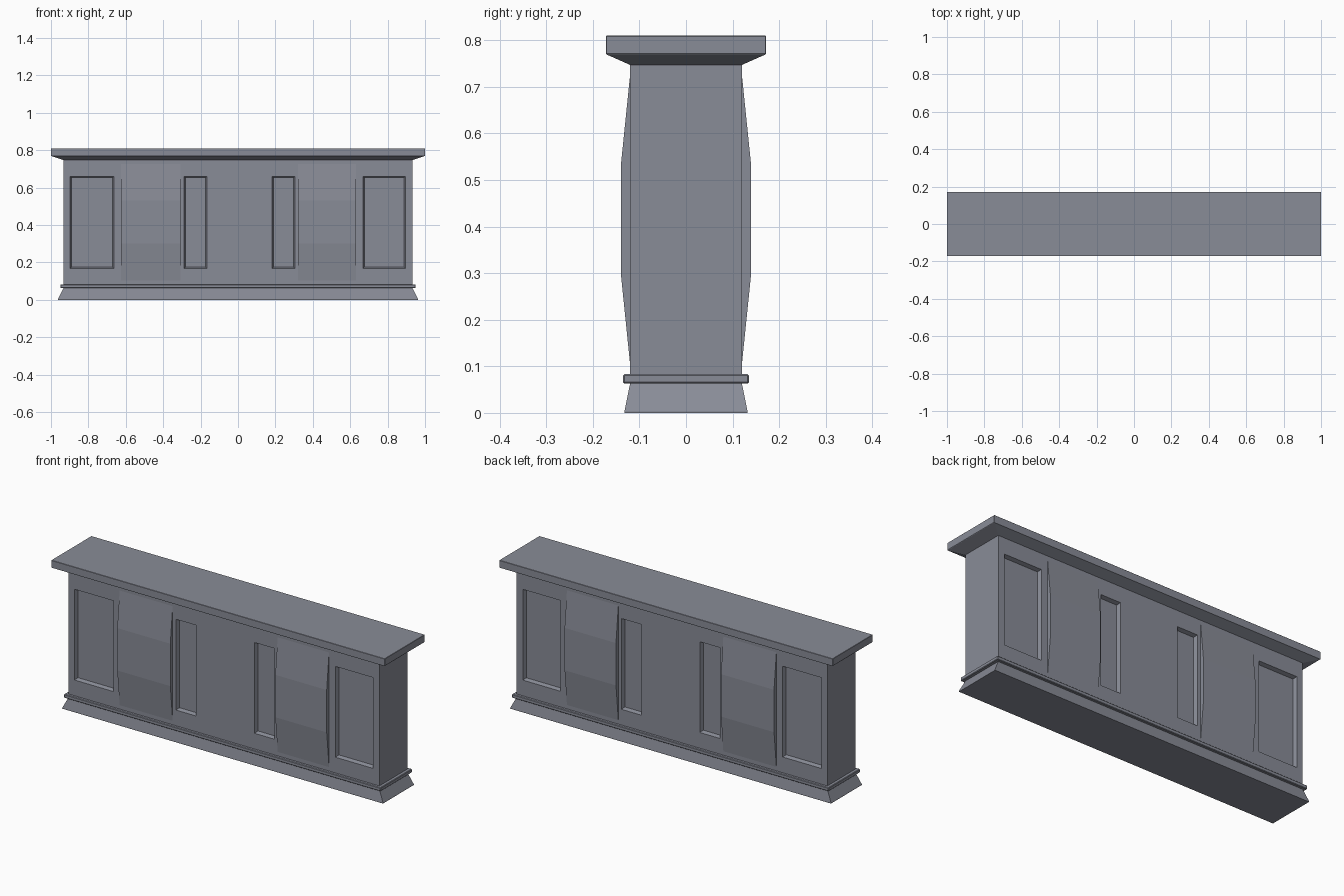
import bpy
import bmesh

if "Cube" in bpy.data.objects:
    bpy.data.objects.remove(bpy.data.objects["Cube"], do_unlink=True)

# One grey paint for the whole counter
COLOR = (0.25, 0.262, 0.31, 1.0)
grey = bpy.data.materials.new("slate_grey")
grey.use_nodes = True
grey.diffuse_color = COLOR
grey.node_tree.nodes["Principled BSDF"].inputs["Base Color"].default_value = COLOR


def finish(name, bm):
    bmesh.ops.recalc_face_normals(bm, faces=bm.faces)
    mesh = bpy.data.meshes.new(name)
    bm.to_mesh(mesh)
    bm.free()
    mesh.materials.append(grey)
    obj = bpy.data.objects.new(name, mesh)
    bpy.context.collection.objects.link(obj)
    return obj


def stacked(name, rings, bevel=0.0):
    """Solid skinned through rectangles given as (half x, half y, z)."""
    bm = bmesh.new()
    loops = [[bm.verts.new((sx * hx, sy * hy, z))
              for sx, sy in ((-1, -1), (1, -1), (1, 1), (-1, 1))]
             for hx, hy, z in rings]
    for low, high in zip(loops, loops[1:]):
        for i in range(4):
            j = (i + 1) % 4
            bm.faces.new((low[i], low[j], high[j], high[i]))
    bm.faces.new(loops[0][::-1])
    bm.faces.new(loops[-1])
    obj = finish(name, bm)
    if bevel:
        mod = obj.modifiers.new("soft_edges", "BEVEL")
        mod.width = bevel
        mod.segments = 1
    return obj


# Base plinth, ledge and overhanging top
stacked("base_plinth", [(0.962, 0.132, 0), (0.962, 0.132, 0.004), (0.933, 0.12, 0.063)])
stacked("base_ledge", [(0.95, 0.135, 0.063), (0.95, 0.135, 0.083)], 0.003)
stacked("counter_top", [(0.932, 0.12, 0.747), (1.0, 0.172, 0.77), (1.0, 0.172, 0.81)], 0.0015)

# Body: a box sliced along the panel borders, then panel faces sunk inward
PANELS = [(-0.897, -0.664), (-0.288, -0.167), (0.183, 0.304), (0.668, 0.895)]
Z0, Z1 = 0.168, 0.66
bm = bmesh.new()
bmesh.ops.create_cube(bm, size=1)
for v in bm.verts:
    v.co = (v.co.x * 1.864, v.co.y * 0.24, 0.06 + (v.co.z + 0.5) * 0.70)
cuts = [((x, 0, 0), (1, 0, 0)) for pair in PANELS for x in pair]
cuts += [((0, 0, z), (0, 0, 1)) for z in (Z0, Z1)]
for co, no in cuts:
    bmesh.ops.bisect_plane(bm, geom=bm.verts[:] + bm.edges[:] + bm.faces[:],
                           plane_co=co, plane_no=no)
bm.normal_update()


def is_panel(face):
    c = face.calc_center_median()
    return (abs(face.normal.y) > 0.9 and Z0 < c.z < Z1
            and any(a < c.x < b for a, b in PANELS))


bmesh.ops.inset_individual(bm, faces=[f for f in bm.faces if is_panel(f)],
                           thickness=0.01, depth=-0.02)
finish("paneled_body", bm)

# Bowed pilasters on both long sides
BOW = [(0.117, 0.075), (0.14, 0.3), (0.14, 0.53), (0.117, 0.755)]
for side, x0, x1 in (("right", -0.626, -0.308), ("left", 0.322, 0.63)):
    for place, s in (("front", -1), ("back", 1)):
        bm = bmesh.new()
        outline = [(0.1, BOW[0][1])] + BOW + [(0.1, BOW[-1][1])]
        face = bm.faces.new([bm.verts.new((x0, s * y, z)) for y, z in outline])
        out = bmesh.ops.extrude_face_region(bm, geom=[face])["geom"]
        moved = [v for v in out if isinstance(v, bmesh.types.BMVert)]
        bmesh.ops.translate(bm, verts=moved, vec=(x1 - x0, 0, 0))
        finish(f"{place}_{side}_pilaster", bm)
